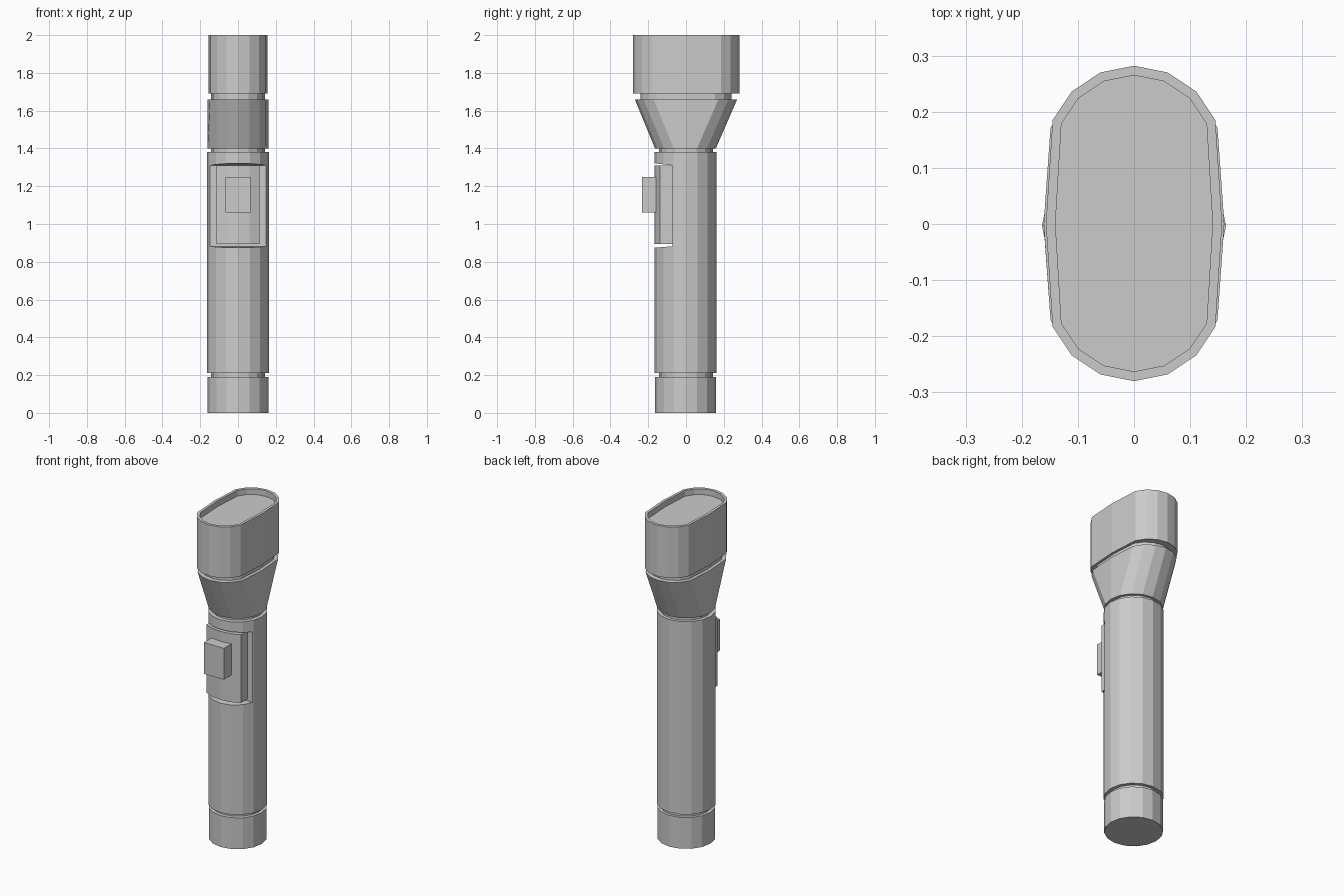
import bpy, bmesh, math

if "Cube" in bpy.data.objects:
    bpy.data.objects.remove(bpy.data.objects["Cube"])

SIDES = 16


def finish(name, bm):
    bmesh.ops.recalc_face_normals(bm, faces=bm.faces)
    me = bpy.data.meshes.new(name)
    bm.to_mesh(me)
    bm.free()
    ob = bpy.data.objects.new(name, me)
    bpy.context.collection.objects.link(ob)
    return ob


def loft(name, rings, caps=True):
    """Rings are (z, radius, stretch along y, centre y)."""
    bm = bmesh.new()
    loops = []
    for z, r, stretch, cy in rings:
        loop = []
        for i in range(SIDES):
            a = 2 * math.pi * i / SIDES
            s = round(math.sin(a), 6)
            shift = math.copysign(stretch, s) if s else 0
            loop.append(bm.verts.new((r * math.cos(a), r * s + shift + cy, z)))
        loops.append(loop)
    for lo, hi in zip(loops, loops[1:]):
        for i in range(SIDES):
            j = (i + 1) % SIDES
            bm.faces.new((lo[i], lo[j], hi[j], hi[i]))
    if caps:
        bm.faces.new(loops[0])
        bm.faces.new(loops[-1])
    return finish(name, bm)


def prism(name, points, offset):
    """Extrude a planar outline by an offset vector."""
    bm = bmesh.new()
    face = bm.faces.new([bm.verts.new(p) for p in points])
    out = bmesh.ops.extrude_face_region(bm, geom=[face])
    verts = [v for v in out["geom"] if isinstance(v, bmesh.types.BMVert)]
    bmesh.ops.translate(bm, verts=verts, vec=offset)
    return finish(name, bm)


# Handle: end cap, tube and the grooves between parts
CY = -0.003
loft("end_cap", [(0, .161, 0, CY), (.19, .161, 0, CY)])
loft("lower_groove", [(.19, .142, 0, 0), (.21, .142, 0, 0)], caps=False)
tube = loft("handle_tube", [(.21, .164, 0, CY), (1.38, .164, 0, CY)])
loft("upper_groove", [(1.38, .142, 0, 0), (1.40, .142, 0, 0)], caps=False)

# Flared collar and oval head with a recessed lens
loft("flared_collar", [(1.40, .161, 0, CY), (1.66, .161, .110, 0)])
loft("head_groove", [(1.66, .142, .10, 0), (1.69, .142, .10, 0)], caps=False)
loft("lamp_head", [(1.69, .157, .124, .001), (2.0, .157, .124, .001),
                   (2.0, .140, .124, .001), (1.965, .140, .124, .001)])

# Switch recess cut into the front of the tube
cutter = prism("recess_cutter",
               [(-.3, -.072, .882), (-.3, -.072, 1.31),
                (-.3, -.267, 1.333), (-.3, -.267, .866)], (.6, 0, 0))
cutter.hide_render = True
cutter.hide_viewport = True
cut = tube.modifiers.new("recess", "BOOLEAN")
cut.operation = "DIFFERENCE"
cut.solver = "EXACT"
cut.object = cutter

# Switch plate with a bowed front, and its button
half = [(.115, -.070), (.115, -.137), (.062, -.160)]
outline = half + [(0, -.167)] + [(-x, y) for x, y in reversed(half)]
prism("switch_plate", [(x, y, .895) for x, y in outline], (0, 0, .415))
prism("switch_button", [(-.067, -.155, 1.06), (.067, -.155, 1.06),
                        (.067, -.232, 1.06), (-.067, -.232, 1.06)], (0, 0, .19))
